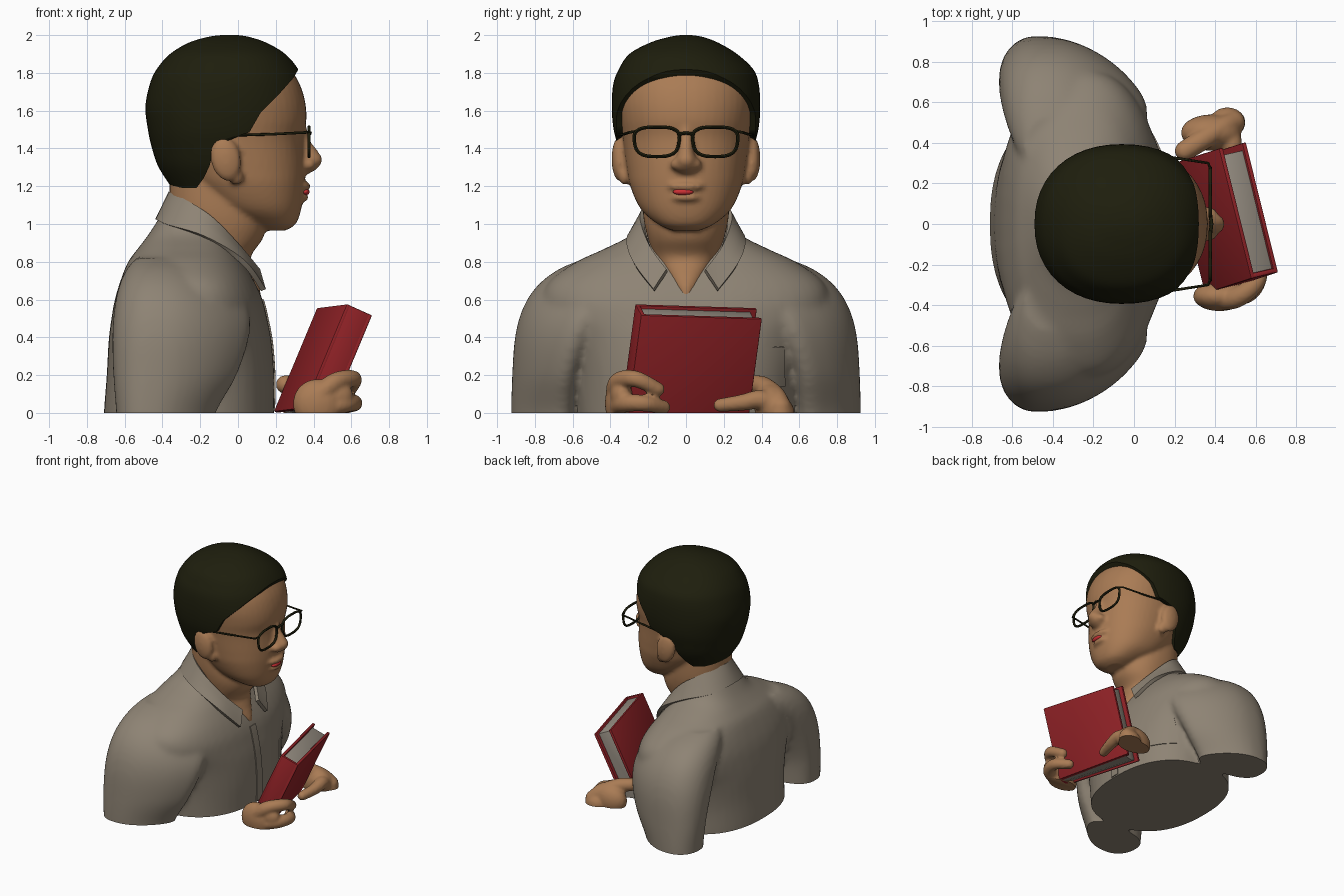
import bpy, bmesh, math
from mathutils import Vector, Matrix

if "Cube" in bpy.data.objects:
    bpy.data.objects.remove(bpy.data.objects["Cube"])


def material(name, r, g, b):
    m = bpy.data.materials.new(name)
    m.diffuse_color = (r, g, b, 1)
    m.use_nodes = True
    m.node_tree.nodes["Principled BSDF"].inputs["Base Color"].default_value = m.diffuse_color
    return m


SKIN = material("skin", .40, .20, .09)
HAIR = material("dark hair", .013, .013, .004)
SHIRT = material("grey shirt", .27, .228, .175)
RED = material("book red", .285, .016, .02)
PAGES = material("page grey", .30, .265, .22)
LIPS = material("lip red", .60, .03, .035)


def smooth_path(pts, steps=6):
    """Catmull-Rom through tuples of any length."""
    out = []
    for i in range(len(pts) - 1):
        a, b, c, d = (pts[max(i - 1, 0)], pts[i], pts[i + 1], pts[min(i + 2, len(pts) - 1)])
        for s in range(steps):
            t = s / steps
            out.append(tuple(.5 * (2 * q + (r - p) * t + (2 * p - 5 * q + 4 * r - w) * t * t
                                   + (3 * q - p - 3 * r + w) * t ** 3)
                             for p, q, r, w in zip(a, b, c, d)))
    return out + [tuple(pts[-1])]


def superellipse(a, p):
    c, s = math.cos(a), math.sin(a)
    return math.copysign(abs(c) ** (2 / p), c), math.copysign(abs(s) ** (2 / p), s)


def add_loft(bm, rings, p=2.2, n=48, side=1, shear=0):
    """Stacked rings (z, x back, x front, y centre, y radius); shear pulls the outer front back."""
    loops = []
    for z, x0, x1, cy, ry in smooth_path(rings):
        loop = []
        for k in range(n):
            c, s = superellipse(2 * math.pi * k / n, p)
            x = (x0 + x1) / 2 + (x1 - x0) / 2 * (c - shear * s * (1 + c) / 2)
            loop.append(bm.verts.new((x, side * (cy + ry * s), z)))
        loops.append(loop)
    faces = [bm.faces.new((a[k], a[(k + 1) % n], b[(k + 1) % n], b[k]))
             for a, b in zip(loops, loops[1:]) for k in range(n)]
    bm.faces.new(loops[0][::-1])
    bm.faces.new(loops[-1])


def add_ball(bm, c, r, rot=0):
    m = Matrix.Translation(c) @ Matrix.Rotation(rot, 4, 'Y') @ Matrix.Diagonal((*r, 1))
    bmesh.ops.create_icosphere(bm, subdivisions=3, radius=1, matrix=m)


def add_finger(bm, pts, r0, r1):
    path = smooth_path(pts, 8)
    for i, c in enumerate(path):
        r = r0 + (r1 - r0) * i / (len(path) - 1)
        add_ball(bm, c, (r, r, r))


def new_object(name, bm, mat):
    me = bpy.data.meshes.new(name)
    bmesh.ops.recalc_face_normals(bm, faces=bm.faces)
    bm.to_mesh(me)
    bm.free()
    me.materials.append(mat)
    ob = bpy.data.objects.new(name, me)
    bpy.context.collection.objects.link(ob)
    return ob


def bake(ob, mat, trim=False, angle=45):
    """Apply modifiers, optionally cut flat at z = 0, and smooth."""
    dg = bpy.context.evaluated_depsgraph_get()
    me = bpy.data.meshes.new_from_object(ob.evaluated_get(dg))
    name = ob.name
    bpy.data.objects.remove(ob)
    if trim:
        bm = bmesh.new()
        bm.from_mesh(me)
        bmesh.ops.bisect_plane(bm, geom=bm.verts[:] + bm.edges[:] + bm.faces[:], dist=1e-5,
                               plane_co=(0, 0, 0), plane_no=(0, 0, 1), clear_inner=True)
        bmesh.ops.holes_fill(bm, edges=[e for e in bm.edges if e.is_boundary], sides=0)
        bm.to_mesh(me)
        bm.free()
    me.materials.clear()
    me.materials.append(mat)
    me.shade_smooth()
    me.set_sharp_from_angle(angle=math.radians(angle))
    out = bpy.data.objects.new(name, me)
    bpy.context.collection.objects.link(out)
    return out


def fuse(name, bm, mat, voxel, iterations, trim=False):
    ob = new_object(name, bm, mat)
    m = ob.modifiers.new("merge", 'REMESH')
    m.mode, m.voxel_size = 'VOXEL', voxel
    m = ob.modifiers.new("soften", 'SMOOTH')
    m.factor, m.iterations = .5, iterations
    return bake(ob, mat, trim)


# head, neck, nose and ears
bm = bmesh.new()
add_loft(bm, [(.965, .12, .25, 0, .07), (1.0, .05, .305, 0, .15), (1.08, -.12, .335, 0, .24),
              (1.2, -.25, .35, 0, .295), (1.3, -.32, .352, 0, .315), (1.45, -.38, .345, 0, .335),
              (1.55, -.40, .362, 0, .352), (1.65, -.42, .355, 0, .365), (1.75, -.41, .322, 0, .355),
              (1.85, -.35, .25, 0, .30), (1.93, -.25, .1, 0, .17)])
add_loft(bm, [(.56, -.1, .12, 0, .02), (.66, -.1, .118, 0, .065), (.75, -.15, .088, 0, .12),
              (.83, -.25, .07, 0, .17), (.92, -.3, .13, 0, .20), (1.0, -.33, .15, 0, .22),
              (1.1, -.36, .14, 0, .23), (1.3, -.36, .1, 0, .23)])
add_loft(bm, [(1.26, .30, .36, 0, .035), (1.29, .30, .415, 0, .06), (1.34, .30, .448, 0, .055),
              (1.39, .30, .42, 0, .04), (1.45, .30, .378, 0, .034), (1.53, .30, .36, 0, .03)], p=2)
for s in (-1, 1):
    add_ball(bm, (.37, s * .055, 1.315), (.04, .028, .028))          # nostril wing
    add_ball(bm, (-.065, s * .352, 1.345), (.08, .042, .12), -.2)    # ear
    add_ball(bm, (-.01, s * .325, 1.25), (.04, .03, .045))           # ear lobe
add_ball(bm, (.335, 0, 1.2), (.05, .10, .028))
add_ball(bm, (.33, 0, 1.14), (.045, .08, .025))
fuse("head_and_neck", bm, SKIN, .014, 3)

bm = bmesh.new()
add_ball(bm, (.357, -.015, 1.17), (.022, .055, .018))
bake(new_object("lips", bm, LIPS), LIPS)

# hair: a cap cut to the hairline seen from the side
bm = bmesh.new()
add_loft(bm, [(1.19, -.35, .1, 0, .24), (1.3, -.42, .25, 0, .315), (1.4, -.455, .32, 0, .355),
              (1.5, -.477, .35, 0, .383), (1.62, -.49, .375, 0, .393), (1.74, -.467, .35, 0, .385),
              (1.82, -.43, .318, 0, .355), (1.9, -.36, .25, -.015, .285),
              (1.96, -.26, .15, -.01, .18), (1.99, -.16, .06, 0, .09), (2.0, -.09, 0, 0, .03)])
hair = new_object("hair", bm, HAIR)
hairline = [(.45, 2.1), (.45, 1.87), (.32, 1.82), (.295, 1.775), (.22, 1.69), (.12, 1.59),
            (.06, 1.485), (-.02, 1.462), (-.12, 1.43), (-.15, 1.31), (-.18, 1.245), (-.22, 1.19),
            (-.35, 1.15), (-.6, 1.15), (-.6, 2.1)]
bm = bmesh.new()
f = bm.faces.new([bm.verts.new((x, -.6, z)) for x, z in hairline])
ext = bmesh.ops.extrude_face_region(bm, geom=[f])
bmesh.ops.translate(bm, vec=(0, 1.2, 0), verts=[v for v in ext["geom"] if isinstance(v, bmesh.types.BMVert)])
cutter = new_object("hairline_cutter", bm, HAIR)
cutter.hide_render = True
m = hair.modifiers.new("hairline", 'BOOLEAN')
m.operation, m.object, m.solver = 'INTERSECT', cutter, 'EXACT'
bake(hair, HAIR)
bpy.data.objects.remove(cutter)

# shirt body and mirrored sleeves
bm = bmesh.new()
add_loft(bm, [(-.12, -.71, .19, 0, .56), (0, -.71, .19, 0, .57), (.2, -.695, .192, 0, .59),
              (.38, -.685, .178, 0, .64), (.5, -.67, .155, 0, .72), (.6, -.652, .13, 0, .76),
              (.7, -.622, .085, 0, .72), (.8, -.582, .025, 0, .58), (.87, -.53, -.02, 0, .43),
              (.95, -.47, -.06, 0, .28), (1.06, -.40, -.15, 0, .2)], p=2.35)
for s in (-1, 1):
    add_loft(bm, [(-.12, -.64, -.18, .75, .17), (0, -.645, -.16, .75, .175),
                  (.2, -.66, -.06, .735, .185), (.4, -.665, .0, .69, .215),
                  (.55, -.655, .0, .63, .235), (.67, -.63, -.05, .55, .24),
                  (.76, -.59, -.12, .46, .215), (.82, -.54, -.18, .38, .15)],
             p=2.4, side=s, shear=.55)
shirt = fuse("shirt", bm, SHIRT, .02, 7, trim=True)


def shirt_patch(name, y0, y1, z0, z1):
    """Thin cloth plate projected on the shirt front."""
    bm = bmesh.new()
    g = [[bm.verts.new((.4, y0 + (y1 - y0) * i / 6, z0 + (z1 - z0) * j / 20)) for i in range(7)]
         for j in range(21)]
    for j in range(20):
        for i in range(6):
            bm.faces.new((g[j][i], g[j][i + 1], g[j + 1][i + 1], g[j + 1][i]))
    ob = new_object(name, bm, SHIRT)
    m = ob.modifiers.new("wrap", 'SHRINKWRAP')
    m.target, m.wrap_method = shirt, 'PROJECT'
    m.use_project_x, m.use_negative_direction, m.use_positive_direction = True, True, False
    m = ob.modifiers.new("cloth", 'SOLIDIFY')
    m.thickness, m.offset = .014, 0
    bake(ob, SHIRT)


shirt_patch("button_strip", -.035, .035, .01, .6)
shirt_patch("chest_pocket", .34, .52, .14, .35)

# collar: mirrored ribbon from the top edge to the folded lower edge
half = [(-.355, 0, 1.165, -.425, 0, 1.02), (-.285, .16, 1.13, -.365, .20, .99),
        (-.15, .232, 1.04, -.18, .30, .93), (.0, .19, .88, .025, .28, .80),
        (.105, .10, .755, .135, .17, .65)]
row = [(a, -b, c, d, -e, f) for a, b, c, d, e, f in half[:0:-1]] + half
bm = bmesh.new()
grid = []
for r in smooth_path(row):
    a, b = Vector(r[:3]), Vector(r[3:])
    grid.append([bm.verts.new(a.lerp(b, t / 3)) for t in range(4)])
for a, b in zip(grid, grid[1:]):
    for t in range(3):
        bm.faces.new((a[t], a[t + 1], b[t + 1], b[t]))
collar = new_object("collar", bm, SHIRT)
m = collar.modifiers.new("cloth", 'SOLIDIFY')
m.thickness, m.offset = .028, 0
bake(collar, SHIRT)


# glasses
def wire(name, pts, cyclic=False, r=.009):
    cu = bpy.data.curves.new(name, 'CURVE')
    cu.dimensions, cu.bevel_depth, cu.bevel_resolution, cu.use_fill_caps = '3D', r, 2, True
    sp = cu.splines.new('POLY')
    sp.points.add(len(pts) - 1)
    for q, c in zip(sp.points, pts):
        q.co = (*c, 1)
    sp.use_cyclic_u = cyclic
    ob = bpy.data.objects.new(name, cu)
    bpy.context.collection.objects.link(ob)
    bake(ob, HAIR)


for s, side in ((-1, "right"), (1, "left")):
    rim = []
    for k in range(40):
        c, d = superellipse(2 * math.pi * k / 40, 3)
        rim.append((.376, s * (.155 + c * (.118 + .01 * d)), 1.435 + .078 * d))
    wire(side + "_rim", rim, True)
    wire(side + "_temple", [(.376, s * .272, 1.49), (.365, s * .30, 1.485), (.17, s * .33, 1.475),
                            (0, s * .36, 1.47), (-.07, s * .365, 1.44)], r=.007)
wire("glasses_bridge", [(.376, -.045, 1.475), (.382, 0, 1.482), (.376, .045, 1.475)])

# book: local x = width towards the spine, y = height, z = thickness
u = Vector((.24, -.97, .03)).normalized()
n = u.cross(Vector((.39, .097, .92))).normalized()
n = n if n.x > 0 else -n
v = n.cross(u)
frame = Matrix.Translation((.45, .03, .262)) @ Matrix((u, v, n)).transposed().to_4x4()


def book_part(name, centre, size, mat, bevel):
    bm = bmesh.new()
    bmesh.ops.create_cube(bm, size=1, matrix=frame @ Matrix.Translation(centre) @ Matrix.Diagonal((*size, 1)))
    ob = new_object(name, bm, mat)
    m = ob.modifiers.new("round", 'BEVEL')
    m.width, m.segments = bevel, 2
    bake(ob, mat, trim=True, angle=30)


book_part("front_cover", (0, 0, .064), (.66, .6, .022), RED, .006)
book_part("back_cover", (0, 0, -.064), (.66, .6, .022), RED, .006)
book_part("book_spine", (.317, 0, 0), (.025, .6, .13), RED, .008)
book_part("pages", (.005, 0, 0), (.60, .565, .11), PAGES, .002)

# hands, cut flat at the base
bm = bmesh.new()
add_ball(bm, (.42, -.355, .05), (.13, .075, .13))
add_ball(bm, (.51, -.34, .09), (.10, .06, .085))
add_finger(bm, [(.40, -.37, .06), (.51, -.36, .16), (.61, -.27, .18), (.59, -.15, .125)], .058, .038)
add_finger(bm, [(.43, -.37, .02), (.57, -.33, .05), (.615, -.22, .05), (.55, -.12, .03)], .055, .038)
fuse("right_hand", bm, SKIN, .012, 3, trim=True)

bm = bmesh.new()
add_ball(bm, (.38, .45, .04), (.15, .09, .12))
add_ball(bm, (.46, .50, 0), (.09, .075, .08))
add_finger(bm, [(.25, .36, .15), (.33, .41, .14), (.43, .47, .09), (.49, .50, .03)], .05, .058)
add_finger(bm, [(.45, .48, .02), (.48, .40, .07), (.48, .30, .055), (.455, .18, .04)], .06, .036)
fuse("left_hand", bm, SKIN, .012, 3, trim=True)
